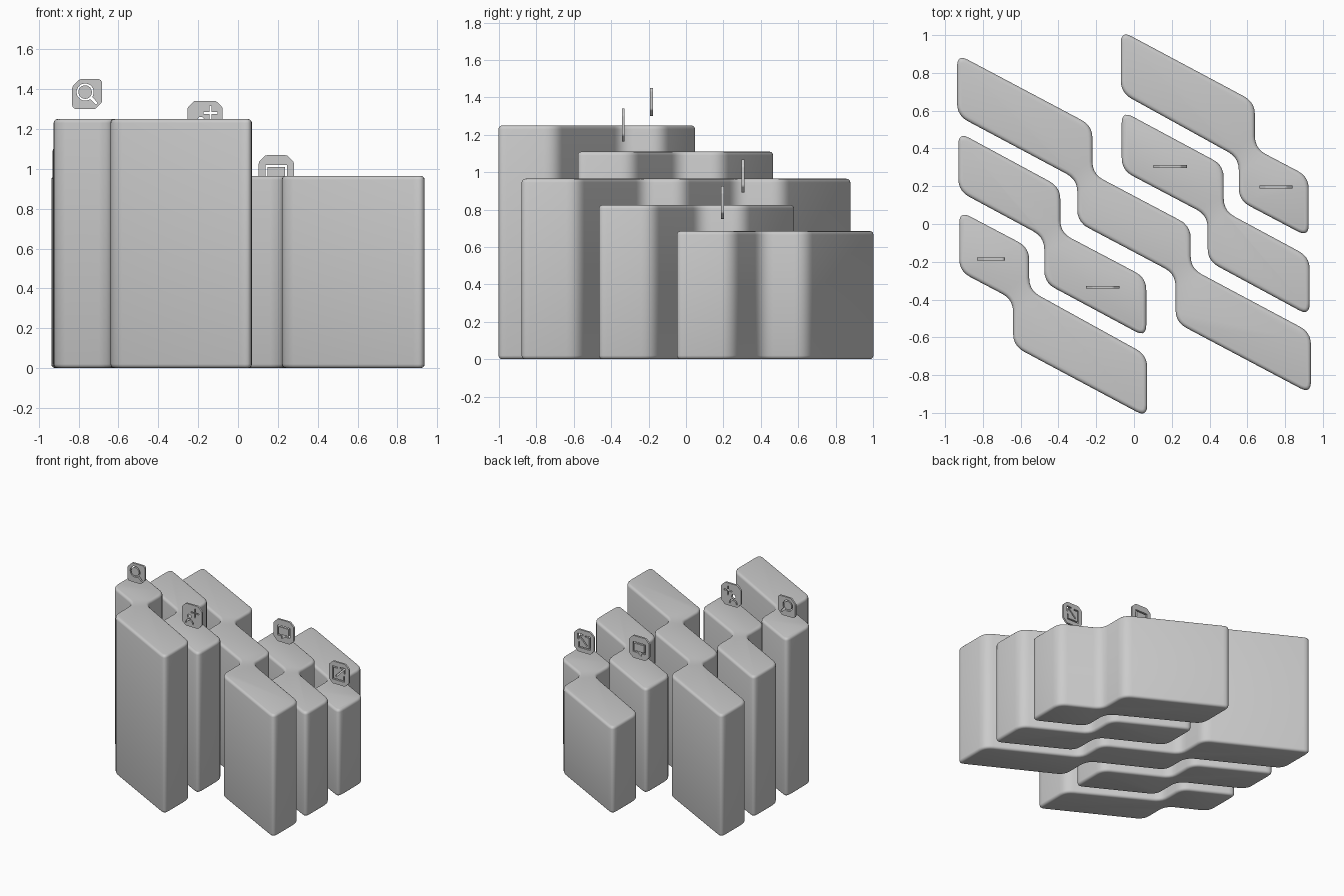
import bpy, bmesh
from math import pi, cos, sin, radians
from mathutils import Vector

if "Cube" in bpy.data.objects:
    bpy.data.objects.remove(bpy.data.objects["Cube"])


def rounded(pts, d, n=5):
    """Round every corner of a closed outline, starting d away from it."""
    out = []
    for i, p in enumerate(pts):
        p, a, b = Vector(p), Vector(pts[i - 1]), Vector(pts[(i + 1) % len(pts)])
        a, b = p + (a - p).normalized() * d, p + (b - p).normalized() * d
        for k in range(n + 1):
            t = k / n
            out.append(a * (1 - t) ** 2 + p * 2 * t * (1 - t) + b * t * t)
    return out


def turned(pts):
    return [(-x, -y) for x, y in pts]


def block(name, pts, height):
    bm = bmesh.new()
    base = bm.faces.new([bm.verts.new((x, y, 0)) for x, y in rounded(pts, 0.065)])
    top = bmesh.ops.extrude_face_region(bm, geom=[base], use_keep_orig=True)
    verts = [g for g in top['geom'] if isinstance(g, bmesh.types.BMVert)]
    bmesh.ops.translate(bm, vec=(0, 0, height), verts=verts)
    bmesh.ops.recalc_face_normals(bm, faces=bm.faces)
    rims = [e for e in bm.edges if abs(e.verts[0].co.z - e.verts[1].co.z) < 1e-5]
    bmesh.ops.bevel(bm, geom=rims, offset=0.02, segments=3, profile=0.5, affect='EDGES')
    me = bpy.data.meshes.new(name)
    bm.to_mesh(me)
    bm.free()
    ob = bpy.data.objects.new(name, me)
    bpy.context.collection.objects.link(ob)
    bpy.ops.object.select_all(action='DESELECT')
    ob.select_set(True)
    bpy.context.view_layer.objects.active = ob
    bpy.ops.object.shade_smooth_by_angle(angle=radians(40))


def arc(cx, cy, r, a0, a1, n=20):
    return [(cx + r * cos(radians(a0 + (a1 - a0) * i / n)),
             cy + r * sin(radians(a0 + (a1 - a0) * i / n))) for i in range(n + 1)]


def circle(cx, cy, r):
    return arc(cx, cy, r, 0, 345, 23)


def tile(name, loc, size, corner_cuts, holes):
    """Upright plate with chamfered corners, the symbol cut through it."""
    h = size / 2
    tl, tr, br, bl = corner_cuts
    plate = [(-h, h - tl), (-h + tl, h), (h - tr, h), (h, h - tr),
             (h, -h + br), (h - br, -h), (-h + bl, -h), (-h, -h + bl)]
    plate = [tuple(p) for p in rounded(plate, 0.008, 3)]
    cu = bpy.data.curves.new(name, 'CURVE')
    cu.dimensions, cu.fill_mode, cu.extrude = '2D', 'BOTH', 0.0075
    for pts in [plate] + holes:
        sp = cu.splines.new('POLY')
        sp.points.add(len(pts) - 1)
        for q, (x, y) in zip(sp.points, pts):
            q.co = (x, y, 0, 1)
        sp.use_cyclic_u = True
    ob = bpy.data.objects.new(name, cu)
    bpy.context.collection.objects.link(ob)
    ob.location, ob.rotation_euler = loc, (pi / 2, 0, 0)
    bpy.ops.object.select_all(action='DESELECT')
    ob.select_set(True)
    bpy.context.view_layer.objects.active = ob
    bpy.ops.object.convert(target='MESH')
    me = bpy.context.object.data
    bm = bmesh.new()
    bm.from_mesh(me)
    bmesh.ops.remove_doubles(bm, verts=bm.verts, dist=1e-5)
    bmesh.ops.recalc_face_normals(bm, faces=bm.faces)
    for f in bm.faces:
        f.smooth = False
    bm.to_mesh(me)
    bm.free()


# stepped blocks: the front pair is the back pair turned half way round
outer = [(-.07, 1.024), (.64, .645), (.64, .40), (.925, .25),
         (.925, -.07), (.555, .125), (.555, .35), (-.07, .695)]
inner = [(-.93, .487), (-.39, .195), (-.39, -.045), (.065, -.285),
         (.065, -.60), (-.475, -.31), (-.475, -.07), (-.93, .175)]
half = [(-.937, .90), (-.22, .52), (-.22, .265), (.30, -.01), (.30, -.235), (.937, -.575)]

block("back_block", outer, 0.685)
block("back_inner_block", turned(inner), 0.825)
block("middle_block", half + turned(half), 0.965)
block("front_inner_block", inner, 1.11)
block("front_block", turned(outer), 1.25)

# search tile: ring with handle
lens = arc(-.01, .01, .043, -33, -327 + 0, 28)
lens = arc(-.01, .01, .043, -35, 305, 28) + [(.044, -.053), (.053, -.044)]
tile("search_tile", (-.757, -.185, 1.375), .15, (.038, .012, .035, .012),
     [lens, circle(-.01, .01, .034)])

# add user tile: plus, head and shoulders
px, py, a, w = .027, .028, .035, .005
plus = [(px - w, py + a), (px + w, py + a), (px + w, py + w), (px + a, py + w),
        (px + a, py - w), (px + w, py - w), (px + w, py - a), (px - w, py - a),
        (px - w, py - w), (px - a, py - w), (px - a, py + w), (px - w, py + w)]
shoulders = arc(-.02, -.066, .036, 0, 180) + arc(-.02, -.066, .026, 180, 0)
tile("add_user_tile", (-.165, -.335, 1.253), .176, (.034,) * 4,
     [plus, circle(-.022, -.009, .017), shoulders])

# message tile: speech bubble outline
bubble = [(-.055, .04), (.055, .04), (.055, -.04), (.01, -.04),
          (-.02, -.062), (-.02, -.04), (-.055, -.04)]
bubble_in = [(-.044, .029), (.044, .029), (.044, -.029), (-.044, -.029)]
tile("message_tile", (.192, .305, .98), .176, (.034,) * 4,
     [[tuple(p) for p in rounded(bubble, .006, 2)], bubble_in])

# open link tile: open frame and diagonal arrow
frame = [(-.01, .05), (-.055, .05), (-.055, -.055), (.05, -.055), (.05, -.01),
         (.04, -.01), (.04, -.045), (-.045, -.045), (-.045, .04), (-.01, .04)]
arrow = [(.01, .055), (.055, .055), (.055, .01), (.045, .01), (.045, .038),
         (-.023, -.03), (-.03, -.023), (.038, .045), (.01, .045)]
tile("open_link_tile", (.752, .195, .838), .176, (.034,) * 4, [frame, arrow])
